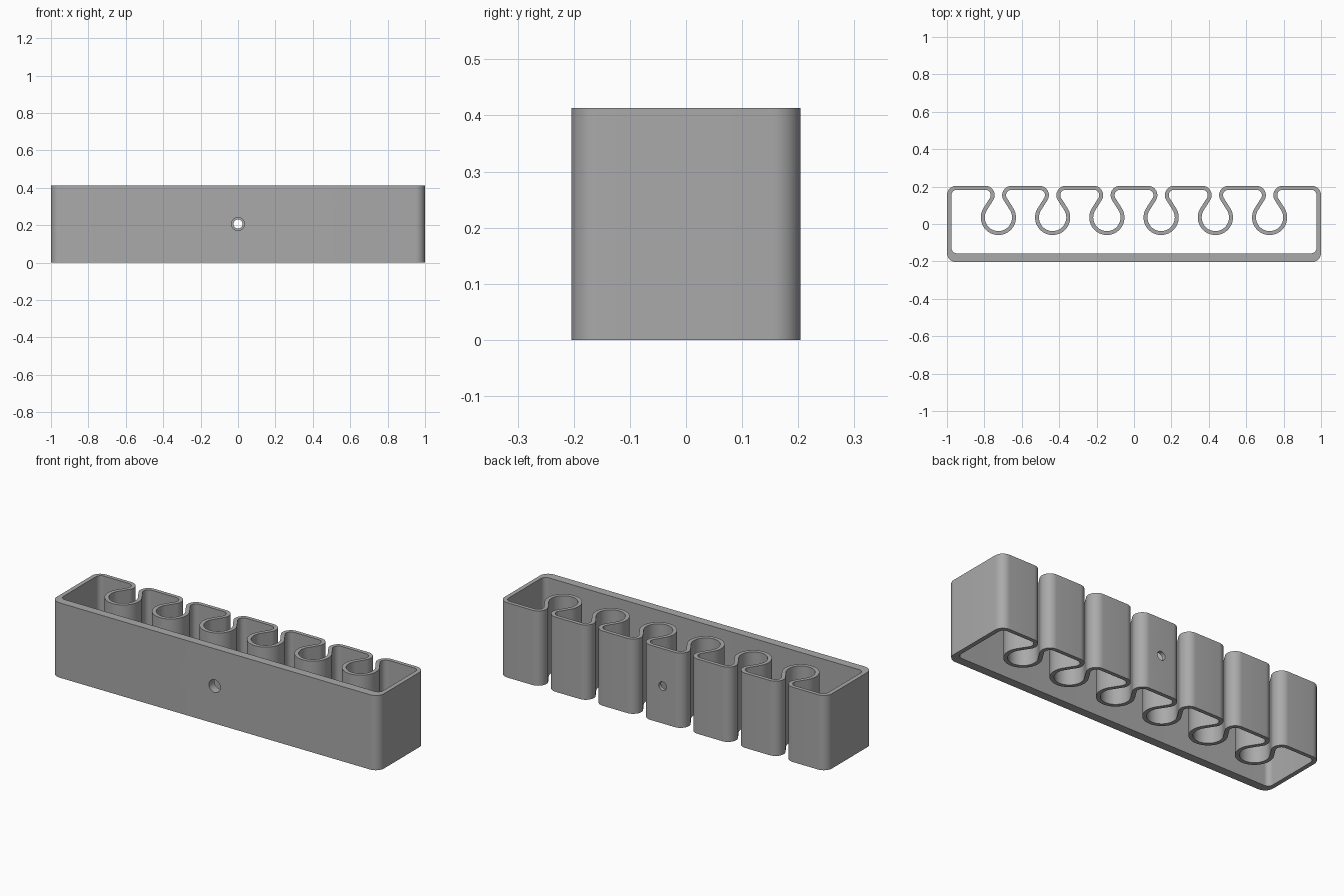
import bpy
import bmesh
from math import pi, radians, sin, cos, atan2, acos, hypot

old = bpy.data.objects.get("Cube")
if old:
    bpy.data.objects.remove(old)

HALF_X, HALF_Y, HEIGHT = 1.0, 0.204, 0.413
SIDE, WALL, FRONT = 0.024, 0.021, 0.047     # wall thicknesses
CORNER = 0.05
SLOT_R, SLOT_Y, PITCH = 0.073, 0.035, 0.29
LIP_R, LIP_X = 0.05, 0.07
LIP_Y = HALF_Y - LIP_R

gray = bpy.data.materials.new("plain gray")
gray.use_nodes = True
color = (0.4, 0.4, 0.4, 1)
gray.diffuse_color = color
gray.node_tree.nodes["Principled BSDF"].inputs["Base Color"].default_value = color


def arc(cx, cy, r, start, end, steps):
    angles = [start + (end - start) * i / steps for i in range(steps + 1)]
    return [(cx + r * cos(a), cy + r * sin(a)) for a in angles]


def outline(side, wall, front):
    """Counter-clockwise loop of the body, moved inward by the wall thicknesses."""
    x, back, fore = HALF_X - side, HALF_Y - wall, -HALF_Y + front
    r = CORNER - wall
    pts = arc(-x + r, fore + r, r, pi, 1.5 * pi, 10)
    pts += arc(x - r, fore + r, r, 1.5 * pi, 2 * pi, 10)
    pts += arc(x - r, back - r, r, 0, pi / 2, 10)
    # slots: lip, straight neck, round pocket, neck, lip
    dy = LIP_Y - SLOT_Y
    n = atan2(dy, LIP_X) - acos((SLOT_R + LIP_R) / hypot(LIP_X, dy))
    for i in range(6):
        cx = (2.5 - i) * PITCH
        pts += arc(cx + LIP_X, LIP_Y, LIP_R - wall, pi / 2, pi + n, 14)
        pts += arc(cx, SLOT_Y, SLOT_R + wall, n, -pi - n, 36)
        pts += arc(cx - LIP_X, LIP_Y, LIP_R - wall, -n, pi / 2, 14)
    pts += arc(-x + r, back - r, r, pi / 2, pi, 10)
    return pts


# Holder body: two outlines joined into a tall open wall
bm = bmesh.new()
loops = []
for pts in (outline(0, 0, 0), outline(SIDE, WALL, FRONT)):
    for z in (0, HEIGHT):
        loops.append([bm.verts.new((x, y, z)) for x, y in pts])
out_low, out_top, in_low, in_top = loops
count = len(out_low)
for a, b in ((out_low, out_top), (out_top, in_top), (in_top, in_low), (in_low, out_low)):
    for i in range(count):
        j = (i + 1) % count
        bm.faces.new((a[i], a[j], b[j], b[i]))
bmesh.ops.recalc_face_normals(bm, faces=bm.faces)
mesh = bpy.data.meshes.new("slotted_holder")
bm.to_mesh(mesh)
bm.free()
body = bpy.data.objects.new("slotted_holder", mesh)
bpy.context.collection.objects.link(body)
mesh.materials.append(gray)


# Screw hole in the front wall and a smaller one in the back wall
def drill(name, radius, y):
    bpy.ops.mesh.primitive_cylinder_add(vertices=32, radius=radius, depth=0.15,
                                        location=(0, y, HEIGHT / 2),
                                        rotation=(radians(90), 0, 0))
    cutter = bpy.context.object
    cutter.name = name
    cutter.hide_render = True
    cutter.hide_viewport = True
    cutter.data.materials.append(gray)
    mod = body.modifiers.new(name, "BOOLEAN")
    mod.operation = "DIFFERENCE"
    mod.solver = "EXACT"
    mod.object = cutter


drill("front_hole_cutter", 0.035, -HALF_Y)
drill("back_hole_cutter", 0.024, HALF_Y)

# Apply the holes, then shade smooth with sharp rims
bpy.context.view_layer.update()
cut_mesh = bpy.data.meshes.new_from_object(
    body.evaluated_get(bpy.context.evaluated_depsgraph_get()))
body.modifiers.clear()
body.data = cut_mesh
for obj in [o for o in bpy.data.objects if o.name.endswith("hole_cutter")]:
    bpy.data.objects.remove(obj)
bpy.ops.object.select_all(action="DESELECT")
body.select_set(True)
bpy.context.view_layer.objects.active = body
bpy.ops.object.shade_smooth_by_angle(angle=radians(30))
